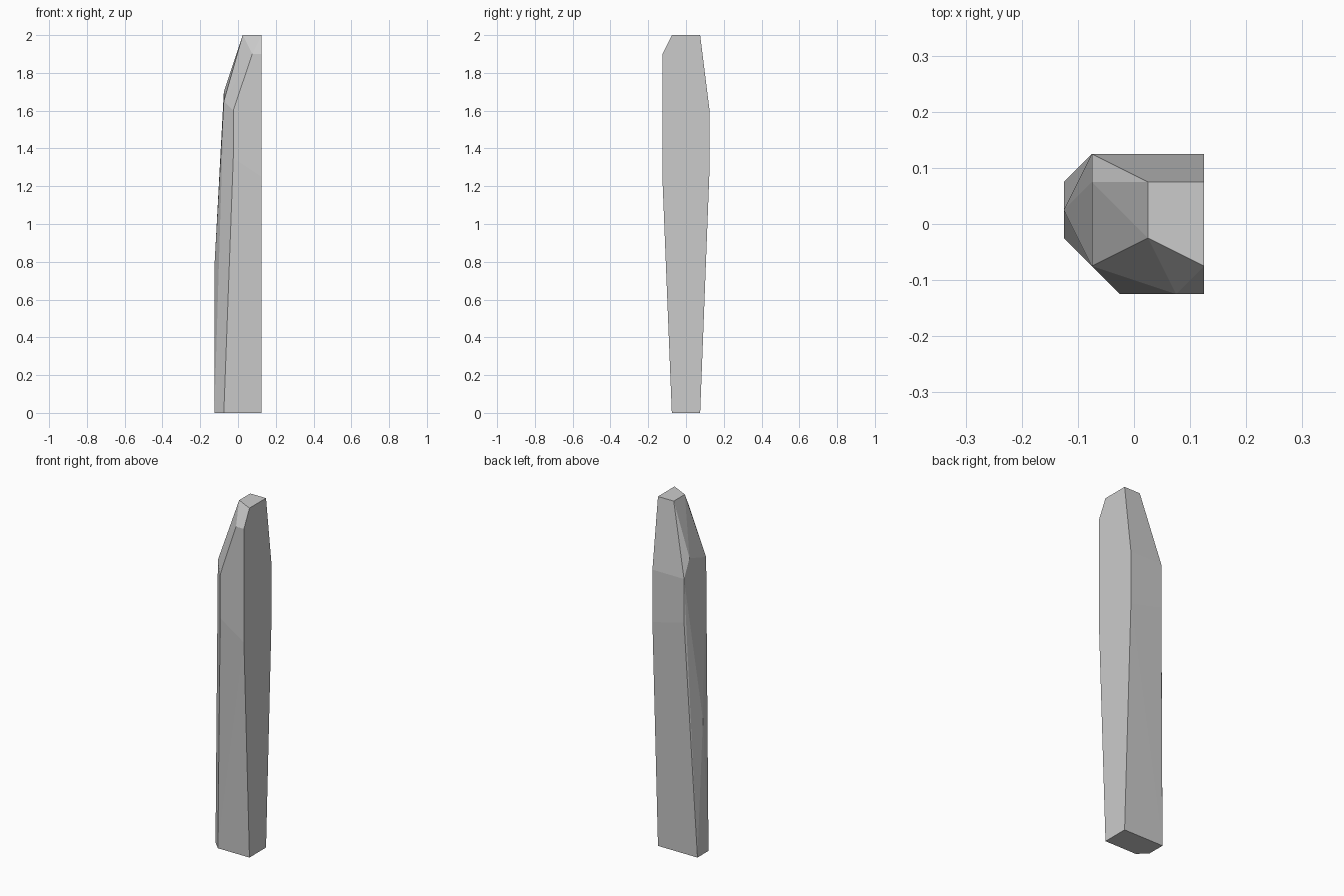
import bpy, bmesh, math

if "Cube" in bpy.data.objects:
    bpy.data.objects.remove(bpy.data.objects["Cube"])

# Corner points of the faceted plank, grouped from the ground upwards
foot = [(-.125, .075, 0), (-.125, -.025, 0), (-.075, -.075, 0),
        (.125, -.075, 0), (.125, .075, 0)]
waist = [(-.125, .025, .77), (.125, -.125, 1.25), (-.025, -.125, 1.35),
         (.125, .125, 1.3), (-.075, .125, 1.35)]
shoulder = [(.125, .125, 1.6), (-.075, .125, 1.6), (-.075, .075, 1.7),
            (-.075, -.075, 1.65), (-.025, -.125, 1.6),
            (.075, -.125, 1.9), (.125, -.125, 1.9)]
tip = [(.025, .075, 2), (.125, .075, 2), (.125, -.075, 2), (.025, -.025, 2)]

# The shape is convex, so wrap the corners in a hull
bm = bmesh.new()
for p in foot + waist + shoulder + tip:
    bm.verts.new(p)
bmesh.ops.convex_hull(bm, input=bm.verts[:])
loose = [v for v in bm.verts if not v.link_faces]
bmesh.ops.delete(bm, geom=loose, context='VERTS')

# Merge coplanar triangles into clean flat facets
bmesh.ops.dissolve_limit(bm, angle_limit=math.radians(0.3),
                         verts=bm.verts[:], edges=bm.edges[:])
bmesh.ops.recalc_face_normals(bm, faces=bm.faces[:])

mesh = bpy.data.meshes.new("faceted_plank")
bm.to_mesh(mesh)
bm.free()
plank = bpy.data.objects.new("faceted_plank", mesh)
bpy.context.collection.objects.link(plank)
